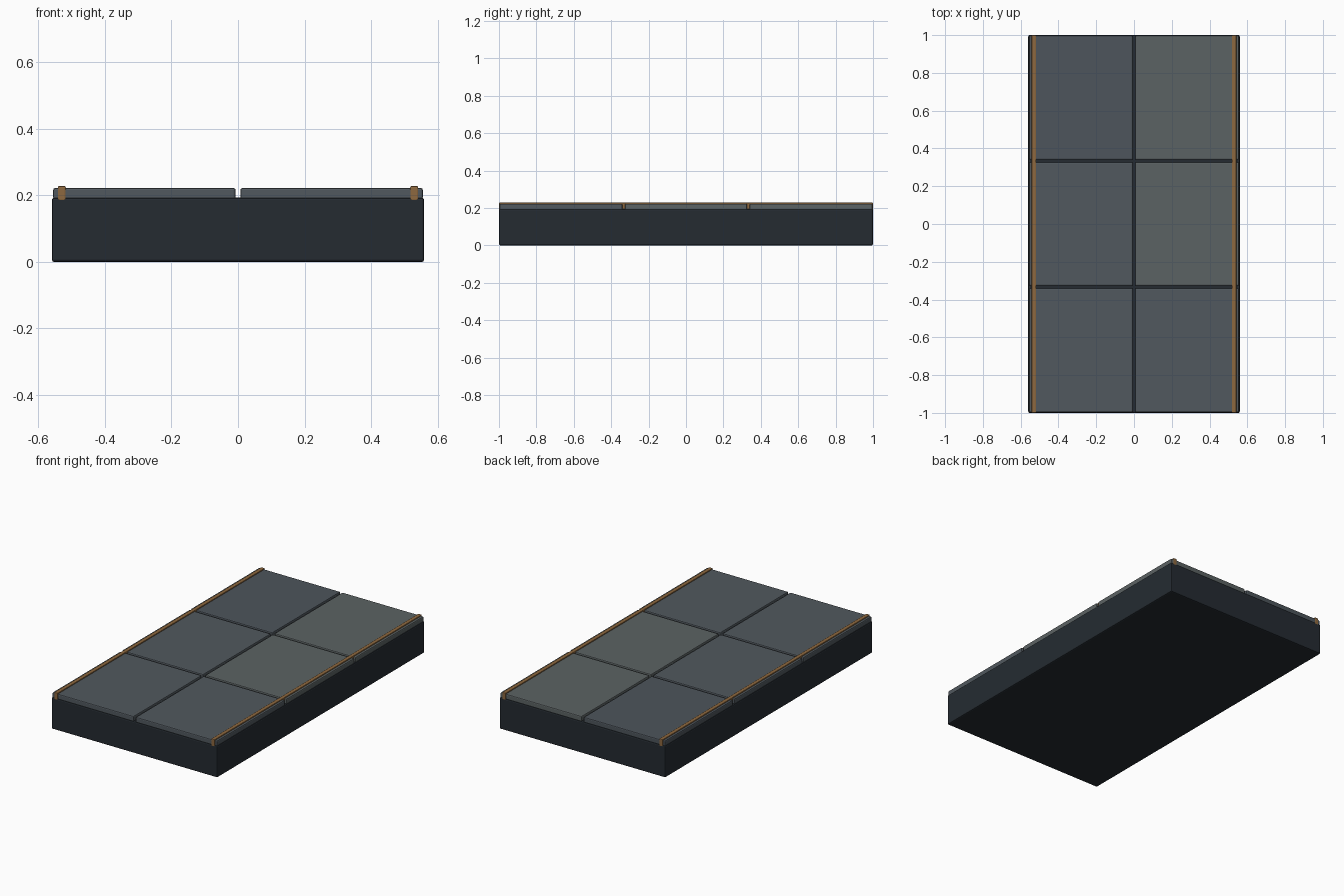
import bpy

if "Cube" in bpy.data.objects:
    bpy.data.objects.remove(bpy.data.objects["Cube"])


def material(name, rgb):
    m = bpy.data.materials.new(name)
    m.diffuse_color = (*rgb, 1.0)
    m.use_nodes = True
    m.node_tree.nodes["Principled BSDF"].inputs["Base Color"].default_value = m.diffuse_color
    return m


def box(name, lo, hi, bevel, mat):
    """Bevelled box between two opposite corners."""
    bpy.ops.mesh.primitive_cube_add(size=1, location=[(a + b) / 2 for a, b in zip(lo, hi)])
    o = bpy.context.object
    o.name = name
    o.scale = [b - a for a, b in zip(lo, hi)]
    bpy.ops.object.transform_apply(location=False, rotation=False, scale=True)
    mod = o.modifiers.new("edge_bevel", 'BEVEL')
    mod.width = bevel
    mod.segments = 2
    o.data.materials.append(mat)
    return o


dark = material("dark_base", (0.018, 0.024, 0.031))
bronze = material("bronze_trim", (0.27, 0.14, 0.05))
slate = material("slate", (0.082, 0.098, 0.112))
slate_blue = material("slate_blue", (0.074, 0.090, 0.106))
slate_light = material("slate_light", (0.105, 0.123, 0.125))

# Solid base block
box("base", (-0.56, -1.0, 0.0), (0.56, 1.0, 0.193), 0.007, dark)

# Two by three floor slabs with narrow joints (left, right per row, front to back)
rows = [(slate, slate), (slate, slate_light), (slate_blue, slate_light)]
gap = 0.007
pitch = 2 / 3
for r, mats in enumerate(rows):
    y0 = -1 + r * pitch + (gap if r else 0.003)
    y1 = -1 + (r + 1) * pitch - (gap if r < 2 else 0.003)
    box(f"slab_left_{r}", (-0.556, y0, 0.188), (-gap, y1, 0.222), 0.006, mats[0])
    box(f"slab_right_{r}", (gap, y0, 0.188), (0.556, y1, 0.222), 0.006, mats[1])

# Bronze inlay strips along both long edges
for name, x in (("trim_left", -0.53), ("trim_right", 0.53)):
    box(name, (x - 0.012, -1.0, 0.183), (x + 0.012, 1.0, 0.228), 0.004, bronze)
